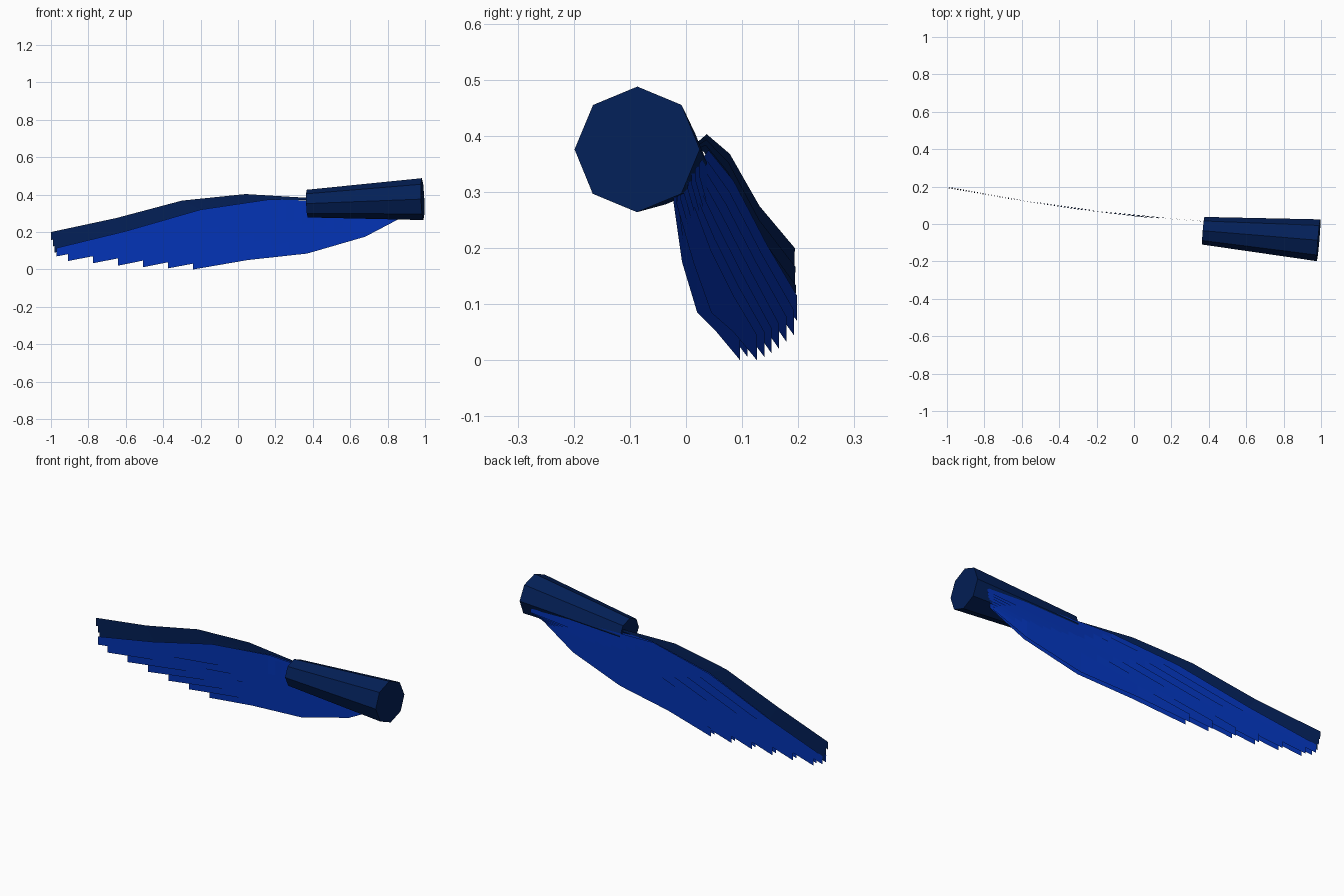
import bpy, bmesh
from mathutils import Vector

cube = bpy.data.objects.get("Cube")
if cube:
    bpy.data.objects.remove(cube)


def make_material(name, rgb):
    mat = bpy.data.materials.new(name)
    mat.use_nodes = True
    color = (*rgb, 1.0)
    mat.diffuse_color = color
    mat.node_tree.nodes["Principled BSDF"].inputs["Base Color"].default_value = color
    return mat


navy = make_material("navy", (0.001, 0.014, 0.095))
blue = make_material("royal_blue", (0.001, 0.033, 0.46))


def add_object(name, bm, mat):
    mesh = bpy.data.meshes.new(name)
    bm.to_mesh(mesh)
    bm.free()
    mesh.materials.append(mat)
    bpy.context.collection.objects.link(bpy.data.objects.new(name, mesh))


def mix(path_a, path_b, t):
    return [Vector(a).lerp(Vector(b), t) for a, b in zip(path_a, path_b)]


def add_sheet(bm, upper, lower):
    """A strip of quads between an upper and a lower edge."""
    rows = [[bm.verts.new(p) for p in path] for path in (upper, lower)]
    for k in range(len(upper) - 1):
        bm.faces.new((rows[0][k], rows[0][k + 1], rows[1][k + 1], rows[1][k]))


# Tapered eight-sided arm
small_end = Vector((0.37, -0.036, 0.352))
big_end = Vector((0.987, -0.087, 0.376))
axis = big_end - small_end
bm = bmesh.new()
bmesh.ops.create_cone(bm, cap_ends=True, segments=8, radius1=0.074, radius2=0.112,
                      depth=axis.length)
turn = axis.to_track_quat('Z', 'Y').to_matrix()
bmesh.ops.rotate(bm, verts=bm.verts, cent=(0, 0, 0), matrix=turn)
bmesh.ops.translate(bm, verts=bm.verts, vec=(small_end + big_end) / 2)
add_object("wing_arm", bm, navy)

# Dark leading feathers, overlapping from the arm to the wing tip
lead_top = [(0.42, 0.01, 0.38), (0.04, 0.037, 0.403), (-0.3, 0.078, 0.368),
            (-0.65, 0.131, 0.275), (-1, 0.194, 0.2)]
lead_low = [(0.4, 0.012, 0.372), (0.17, 0.028, 0.375), (-0.2, 0.067, 0.32),
            (-0.6, 0.124, 0.2), (-0.97, 0.191, 0.1)]
for i in range(3):
    upper = mix(lead_top, lead_low, i / 3)
    lower = mix(lead_top, lead_low, (i + 1.3) / 3)
    lower[-1].x = upper[-1].x
    for p in upper + lower:
        p.y += 0.002 * i
    bm = bmesh.new()
    add_sheet(bm, upper, lower)
    add_object(f"leading_feather_{i + 1}", bm, navy)

# Blue flight feathers, fanned out with stepped tips, each with two skins
first_low = [(0.93, 0.018, 0.33), (0.17, 0.02, 0.27), (-0.2, 0.06, 0.21),
             (-0.6, 0.115, 0.14)]
last_low = [(0.88, -0.022, 0.28), (0.68, -0.007, 0.175), (0.37, 0.02, 0.085),
            (0.05, 0.055, 0.05)]
tip_heights = [0.07, 0.045, 0.033, 0.02, 0.012, 0.006, 0]
widths = [0.02, 0.105, 0.11, 0.065, 0.045]
thickness = [0.005, 0.02, 0.025, 0.03, 0.03]
for i, tip_z in enumerate(tip_heights):
    tip_x = max(-0.97, -0.91 + 0.134 * (i - 1))
    tip = Vector((tip_x, 0.073 - 0.098 * tip_x, tip_z))
    front = mix(first_low, last_low, i / 6) + [tip]
    back = [p + Vector((0, t, 0)) for p, t in zip(front, thickness)]
    bm = bmesh.new()
    for lower in (front, back):
        add_sheet(bm, [p + Vector((0, 0, w)) for p, w in zip(lower, widths)], lower)
    add_object(f"flight_feather_{i + 1}", bm, blue)
